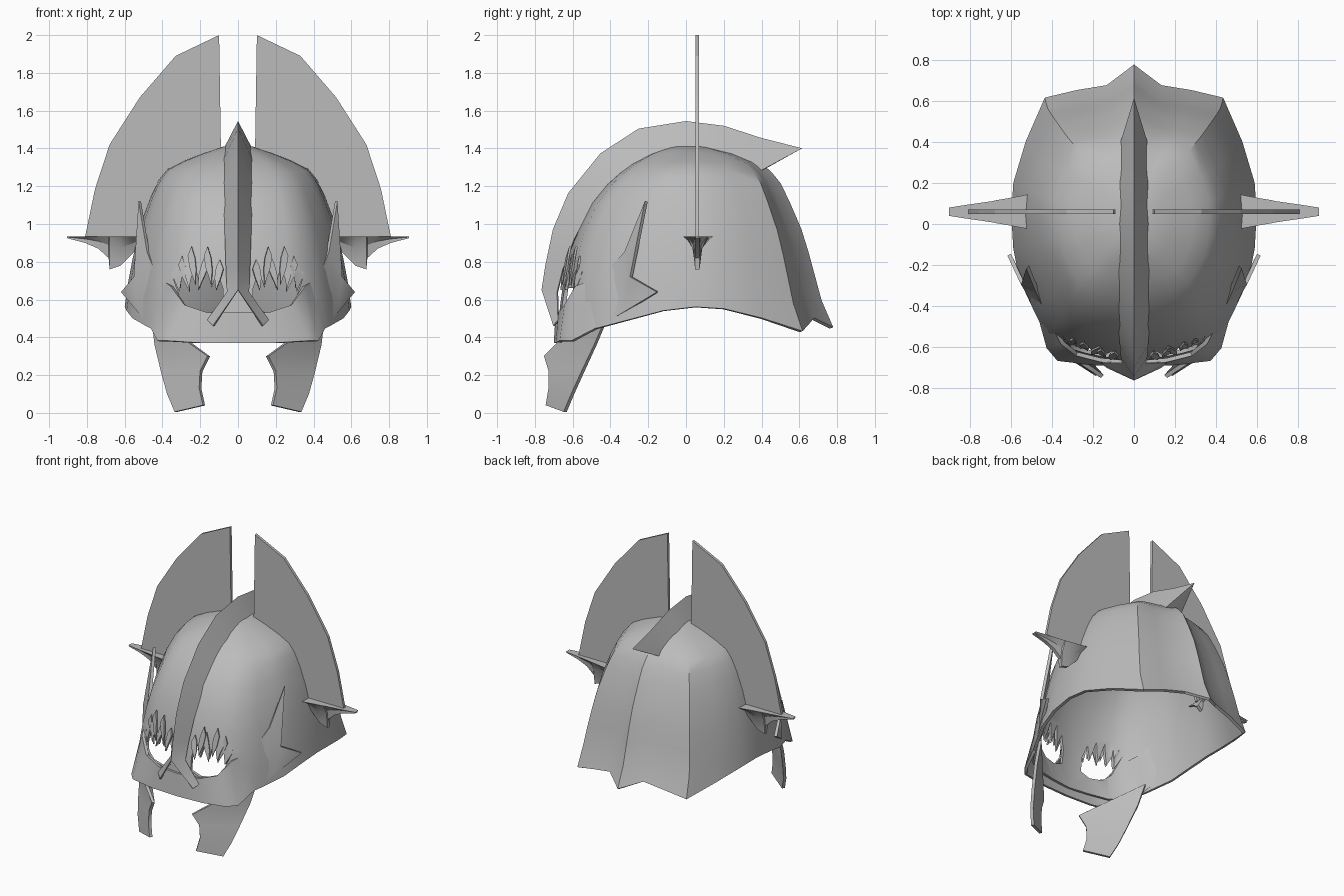
import bpy, bmesh
from mathutils import Vector

old = bpy.data.objects.get("Cube")
if old:
    bpy.data.objects.remove(old, do_unlink=True)

steel = bpy.data.materials.new("steel_grey")
steel.use_nodes = True
steel.diffuse_color = (0.5, 0.5, 0.5, 1)
steel.node_tree.nodes["Principled BSDF"].inputs["Base Color"].default_value = (0.5, 0.5, 0.5, 1)


def build(name, verts, faces, thick=0.0, cutter=None, smooth=35):
    """Half mesh on +x, mirrored, optionally thickened and cut."""
    mesh = bpy.data.meshes.new(name)
    mesh.from_pydata(verts, [], faces)
    bm = bmesh.new()
    bm.from_mesh(mesh)
    bmesh.ops.recalc_face_normals(bm, faces=bm.faces)
    bm.to_mesh(mesh)
    bm.free()
    mesh.materials.append(steel)
    ob = bpy.data.objects.new(name, mesh)
    bpy.context.collection.objects.link(ob)
    bpy.ops.object.select_all(action='DESELECT')
    ob.select_set(True)
    bpy.context.view_layer.objects.active = ob
    mirror = ob.modifiers.new("mirror", 'MIRROR')
    mirror.use_clip = True
    if thick:
        solid = ob.modifiers.new("thickness", 'SOLIDIFY')
        solid.thickness = thick
        solid.offset = 0
    if cutter:
        cut = ob.modifiers.new("cut", 'BOOLEAN')
        cut.operation = 'DIFFERENCE'
        cut.solver = 'EXACT'
        cut.object = cutter
    for m in [m.name for m in ob.modifiers]:
        bpy.ops.object.modifier_apply(modifier=m)
    if smooth:
        bpy.ops.object.shade_smooth_by_angle(angle=smooth * 0.01745)
    return ob


def strip(rows):
    """Vertices and quads joining rows of equal length."""
    n = len(rows[0])
    verts = [p for r in rows for p in r]
    faces = [(i * n + j, i * n + j + 1, (i + 1) * n + j + 1, (i + 1) * n + j)
             for i in range(len(rows) - 1) for j in range(n - 1)]
    return verts, faces


def prism(outline, y0, y1):
    """Extrude an (x, z) outline along y."""
    n = len(outline)
    verts = [(x, y, z) for y in (y0, y1) for x, z in outline]
    faces = [tuple(range(n)), tuple(range(2 * n - 1, n - 1, -1))]
    faces += [(i, (i + 1) % n, n + (i + 1) % n, n + i) for i in range(n)]
    return verts, faces


# Jagged eye openings
eye = [(.08, .56), (.15, .53), (.24, .54), (.30, .59), (.345, .72), (.31, .64),
       (.29, .76), (.26, .66), (.23, .79), (.20, .66), (.17, .79), (.14, .66),
       (.11, .75), (.08, .66)]
eye_cutter = build("eye_cutter", *prism(eye, -.9, -.25), smooth=0)
eye_cutter.hide_render = True

# Helmet shell: rim outline scaled inward as it rises
rim = [(0, .77, .45), (.13, .67, .5), (.28, .645, .47), (.43, .61, .43), (.52, .4, .5),
       (.58, .2, .55), (.59, .05, .56), (.58, -.12, .54), (.55, -.27, .5),
       (.48, -.42, .46), (.42, -.54, .43), (.3, -.62, .42), (.15, -.65, .42), (0, -.67, .42)]
# height, side scale, front scale, back scale
levels = [(0, 1, 1, 1), (.15, .97, .98, .92), (.3, .93, .95, .87), (.42, .89, .91, .83),
          (.55, .84, .85, .78), (.7, .76, .74, .70), (.8, .69, .62, .64),
          (.86, .62, .52, .58), (.91, .48, .42, .51), (.96, .3, .28, .36), (1, .13, .12, .15)]
rows = [[(x * fx, y * (ff if y < 0 else fb), z + (1.4 - z) * t) for x, y, z in rim]
        for t, fx, ff, fb in levels]
verts, faces = strip(rows)
faces.append(tuple(range(len(verts) - len(rim), len(verts))))
build("helmet_shell", verts, faces, .02, eye_cutter)
bpy.data.objects.remove(eye_cutter, do_unlink=True)

# Visor: wraps the jaw and ends in two points on each side
bottom = [(0, -.69, .37), (.2, -.68, .37), (.37, -.66, .38), (.42, -.6, .38),
          (.46, -.45, .46), (.52, -.33, .53)]
top = [(0, -.68, .53), (.16, -.665, .53), (.28, -.635, .57), (.35, -.58, .67),
       (.42, -.44, .72), (.475, -.32, .85)]
verts, faces = strip([bottom, top])
verts += [(.52, -.21, 1.12), (.545, -.29, .72), (.61, -.15, .64)]
faces += [(11, 12, 13), (5, 11, 13), (5, 13, 14)]
build("visor", verts, faces, .02)

# Central crest: outer (y, z), base (y, z), half width
crest = [(-.76, .65, -.68, .64, .055), (-.74, .78, -.65, .76, .06),
         (-.70, .97, -.59, .92, .065), (-.62, 1.16, -.52, 1.05, .07),
         (-.45, 1.37, -.40, 1.19, .08), (-.25, 1.5, -.23, 1.32, .08),
         (0, 1.54, 0, 1.38, .08), (.2, 1.515, .2, 1.35, .08),
         (.4, 1.45, .33, 1.29, .075), (.61, 1.40, .37, 1.27, .07)]
verts, faces = strip([[(0, oy, oz), (w, by, bz)] for oy, oz, by, bz, w in crest])
n = len(verts)
verts += [(0, .37, 1.27), (.13, -.70, .46), (.16, -.675, .49)]
faces += [(n - 2, n - 1, n), (0, n + 1, n + 2, 1)]
build("crest_and_nose_guard", verts, faces, .01, smooth=25)

# Tall side fins
fin = [(.1, 2.0), (.33, 1.89), (.52, 1.67), (.68, 1.42), (.757, 1.185), (.81, .93),
       (.48, .93), (.45, 1.08), (.37, 1.25), (.24, 1.32), (.09, 1.37)]
build("side_fin", *prism(fin, .05, .07), smooth=0)

# Ear spikes: funnel sections along x (x, top half width, keel height)
spike = [(.49, .09, .90), (.55, .078, .85), (.62, .065, .78), (.68, .055, .76),
         (.685, .053, .82), (.74, .045, .87), (.81, .035, .90), (.905, .02, .925)]
rows = []
for x, w, low in spike:
    mid = low + (.935 - low) * .6
    half = [(w, .935), (w * .4, mid), (.012, low)]
    ring = half + [(-y, z) for y, z in reversed(half)]
    rows.append([(x, .06 + y, z) for y, z in ring + ring[:1]])
verts, faces = strip(rows)
faces += [tuple(range(6)), tuple(range(len(verts) - 7, len(verts) - 1))]
build("ear_spike", verts, faces, smooth=25)

# Cheek tusks
outer = [(.45, -.42, .5), (.435, -.48, .36), (.40, -.55, .21), (.37, -.6, .1), (.33, -.64, .005)]
inner = [(.28, -.66, .39), (.155, -.745, .3), (.195, -.72, .22), (.2, -.72, .13), (.18, -.735, .04)]
build("cheek_tusk", *strip([outer, inner]), .02)

# Shards above the eyes: x, low z, high z, lean
shards = [(.105, .65, .81, -.01), (.15, .68, .88, .01), (.19, .65, .84, -.02),
          (.235, .68, .88, .01), (.275, .64, .83, .02), (.315, .66, .77, .01)]
verts, faces = [], []
for x, low, high, lean in shards:
    y = -.665 + 1.0 * x * x
    h = high - low
    k = len(verts)
    verts += [(x - lean, y - .005, low), (x + .018, y + .01, low + h * .4),
              (x + .02 + lean, y + .02, low + h * .75), (x + lean, y + .03, high),
              (x - .018 + lean, y + .01, low + h * .7), (x - .014, y, low + h * .4)]
    faces.append(tuple(range(k, k + 6)))
build("brow_shards", verts, faces, .012, smooth=0)
